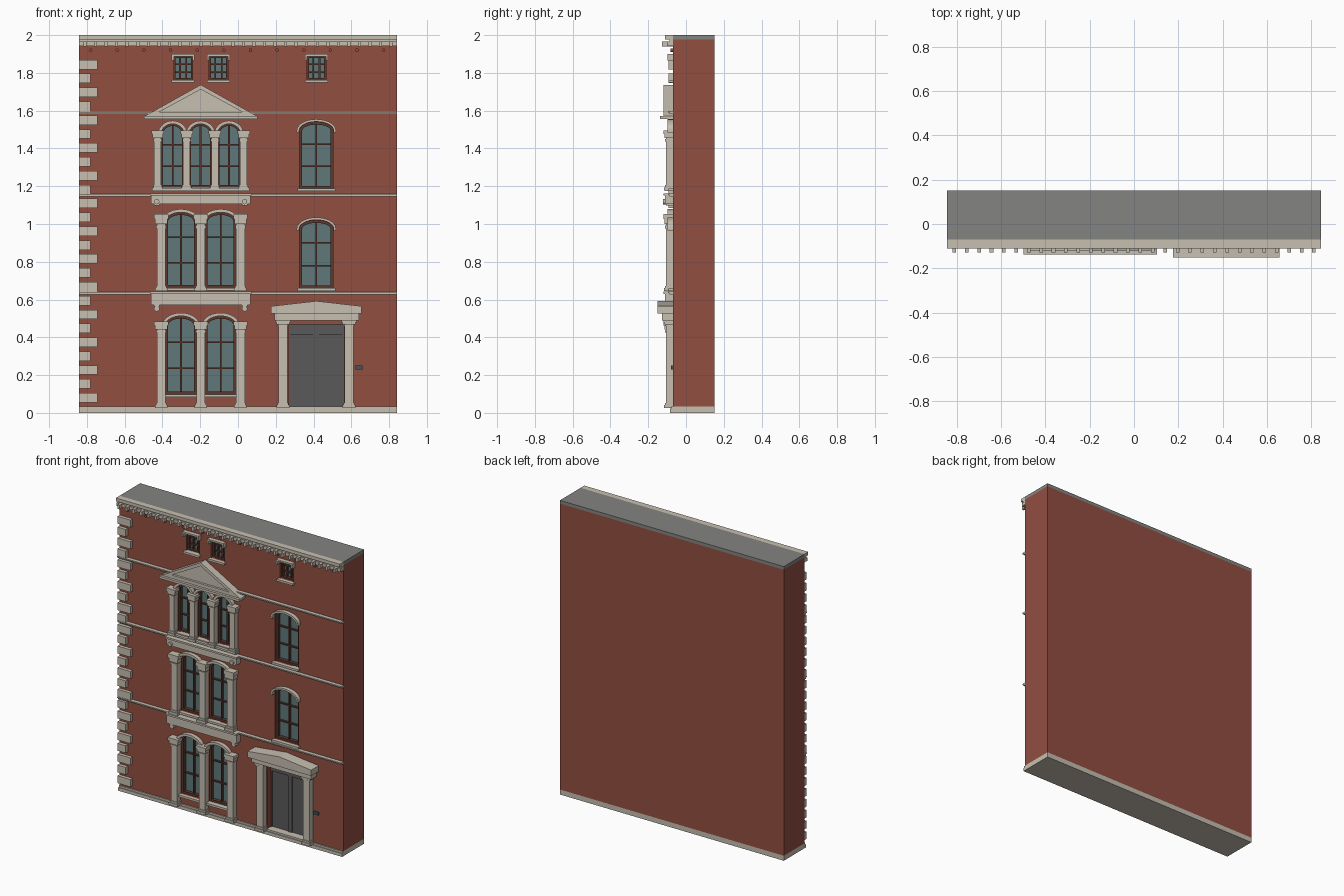
import bpy, bmesh, math

if "Cube" in bpy.data.objects:
    bpy.data.objects.remove(bpy.data.objects["Cube"], do_unlink=True)


def material(name, r, g, b):
    m = bpy.data.materials.new(name)
    m.use_nodes = True
    m.diffuse_color = (r, g, b, 1)
    m.node_tree.nodes["Principled BSDF"].inputs["Base Color"].default_value = (r, g, b, 1)
    return m


BRICK = material("red brick", 0.29, 0.077, 0.053)
STONE = material("pale stone", 0.57, 0.52, 0.44)
GLASS = material("window glass", 0.115, 0.19, 0.195)
WOOD = material("brown frame", 0.105, 0.04, 0.028)
DOOR = material("door grey", 0.10, 0.10, 0.10)
ROOF = material("roof grey", 0.23, 0.23, 0.22)
SIGN = material("sign blue", 0.05, 0.09, 0.13)
WALL = -0.07   # front plane of the wall
BACK = 0.152
HALF = 0.842


class Part:
    """Collects prisms drawn in the x-z plane into one object."""

    def __init__(self, name, mat):
        self.name, self.mat, self.bm = name, mat, bmesh.new()

    def prism(self, pts, y0, y1):
        a = [self.bm.verts.new((x, y0, z)) for x, z in pts]
        b = [self.bm.verts.new((x, y1, z)) for x, z in pts]
        self.bm.faces.new(a)
        self.bm.faces.new(b[::-1])
        for i in range(len(a)):
            j = (i + 1) % len(a)
            self.bm.faces.new((a[i], b[i], b[j], a[j]))

    def box(self, x0, x1, z0, z1, y0, y1=WALL):
        self.prism([(x0, z0), (x1, z0), (x1, z1), (x0, z1)], y0, y1)

    def block(self, cx, w, z0, z1, y0, y1=WALL):
        self.box(cx - w / 2, cx + w / 2, z0, z1, y0, y1)

    def disc(self, cx, cz, r, y0, y1=WALL):
        angles = [math.tau * i / 12 for i in range(12)]
        self.prism([(cx + r * math.cos(t), cz + r * math.sin(t)) for t in angles], y0, y1)

    def band(self, outer, inner, y0, y1=WALL, closed=False):
        rows = [[self.bm.verts.new((x, y, z)) for x, z in loop]
                for loop, y in ((outer, y0), (inner, y0), (inner, y1), (outer, y1))]
        n = len(outer)
        for i in range(n if closed else n - 1):
            j = (i + 1) % n
            for k in range(4):
                r, s = rows[k], rows[(k + 1) % 4]
                self.bm.faces.new((r[i], r[j], s[j], s[i]))
        if not closed:
            for i in (0, n - 1):
                self.bm.faces.new([r[i] for r in rows])

    def finish(self):
        bmesh.ops.recalc_face_normals(self.bm, faces=self.bm.faces[:])
        mesh = bpy.data.meshes.new(self.name)
        self.bm.to_mesh(mesh)
        self.bm.free()
        mesh.materials.append(self.mat)
        ob = bpy.data.objects.new(self.name, mesh)
        bpy.context.collection.objects.link(ob)
        return ob


def outline(cx, w, z0, spring, top, d=0.0, foot=0.0):
    """Arched (or square, if spring equals top) opening grown by d."""
    a = w / 2 + d
    if spring >= top:
        return [(cx - a, z0 - foot), (cx - a, top + d), (cx + a, top + d), (cx + a, z0 - foot)]
    arc = [math.pi * i / 14 for i in range(15)]
    return ([(cx - a, z0 - foot)]
            + [(cx - a * math.cos(t), spring + (top + d - spring) * math.sin(t)) for t in arc]
            + [(cx + a, z0 - foot)])


# Parts shared by every window
cutters = Part("opening_cutters", BRICK)
panes = Part("window_panes", GLASS)
frames = Part("window_frames", WOOD)
hoods = Part("window_hoods", STONE)
sills = Part("window_sills", STONE)


def window(cx, w, z0, spring, top, cols=2, edge=0.014, hood_z=None, gap=0.0, thick=0.017):
    shape = outline(cx, w, z0, spring, top)
    cutters.prism(shape, -0.2, -0.02)
    panes.prism(shape, -0.032, -0.018)
    frames.band(shape, outline(cx, w, z0, spring, top, -edge, -edge), -0.056, -0.03, True)
    for i in range(1, cols):
        frames.block(cx + w * (i / cols - 0.5), 0.009, z0 + 0.005, top - 0.005, -0.046, -0.03)
    for i in (1, 2):
        z = z0 + (top - z0) * i / 3
        frames.block(cx, w - 0.01, z - 0.004, z + 0.004, -0.045, -0.03)
    low = spring if hood_z is None else hood_z
    hoods.band(outline(cx, w, low, spring, top, gap + thick),
               outline(cx, w, low, spring, top, gap), -0.098)
    sills.block(cx, w + 0.022, z0 - 0.014, z0, -0.092, -0.04)


for cx in (-0.302, -0.092):
    window(cx, 0.165, 0.098, 0.462, 0.513)
    window(cx, 0.165, 0.662, 1.012, 1.062)
for cx in (-0.346, -0.198, -0.048):
    window(cx, 0.122, 1.195, 1.475, 1.53, edge=0.011)
for z0, top in ((0.66, 1.02), (1.188, 1.54)):
    window(0.415, 0.178, z0, top - 0.045, top, hood_z=top - 0.055, gap=0.002, thick=0.013)
for cx in (-0.29, -0.103, 0.415):
    window(cx, 0.1, 1.762, 1.888, 1.888, cols=3, edge=0.01, hood_z=1.865, thick=0.011)

# Brick body with cut openings
cutters.box(0.27, 0.56, 0.0, 0.468, -0.2, -0.015)
wall = Part("brick_wall", BRICK)
wall.box(-HALF, HALF, 0.034, 1.978, WALL, BACK)
wall = wall.finish()
cutter = cutters.finish()
cutter.hide_render = True
mod = wall.modifiers.new("openings", "BOOLEAN")
mod.operation = "DIFFERENCE"
mod.solver = "EXACT"
mod.object = cutter
bpy.context.view_layer.objects.active = wall
bpy.ops.object.modifier_apply(modifier=mod.name)
bpy.data.objects.remove(cutter, do_unlink=True)

# Roof and plinth
roof = Part("roof_slab", ROOF)
roof.box(-HALF, HALF, 1.978, 2.0, WALL, BACK)
roof.finish()
plinth = Part("plinth", STONE)
plinth.box(-HALF, HALF, 0, 0.034, WALL, BACK)
plinth.box(-HALF, HALF, 0, 0.022, -0.084)
plinth.box(-HALF, HALF, 0.022, 0.034, -0.078)
plinth.finish()

# Cornice with dentils and small wall studs
cornice = Part("cornice", STONE)
cornice.box(-HALF, HALF, 1.978, 2.0, -0.11)
cornice.box(-HALF, HALF, 1.965, 1.978, -0.088)
cornice.box(-HALF, HALF, 1.943, 1.965, -0.1)
for i in range(30):
    cornice.block(-0.81 + i * 0.0559, 0.016, 1.94, 1.967, -0.128)
cornice.finish()
studs = Part("wall_studs", BRICK)
for i in range(12):
    studs.disc(-0.78 + i * 0.141, 1.92, 0.009, -0.082)
studs.finish()

# String courses
courses = Part("string_courses", STONE)
for z in (0.634, 1.154, 1.591):
    courses.box(-HALF, HALF, z - 0.008, z + 0.004, -0.087)
    courses.box(-HALF, HALF, z, z + 0.008, -0.095)
courses.finish()

# Corner quoins, alternately long and short
quoins = Part("quoins", STONE)
for i in range(25):
    z = 0.08 + i * 0.0735
    quoins.box(-HALF, -0.78 if i % 2 else -0.744, z - 0.025, z + 0.025, -0.093)
quoins.finish()

# Columns with stepped bases and capitals
columns = Part("columns", STONE)


def column(cx, w, z0, z1, cap):
    columns.block(cx, w, z0, z1, -0.106)
    columns.block(cx, w + 0.02, z0, z0 + 0.016, -0.116)
    columns.block(cx, w + 0.01, z0 + 0.016, z0 + 0.028, -0.111)
    for k, (lo, hi) in enumerate(((0, 0.2), (0.3, 0.65), (0.65, 1))):
        columns.block(cx, w + 0.008 + 0.011 * k, z1 - cap * (1 - lo), z1 - cap * (1 - hi), -0.11 - 0.005 * k)


for cx in (-0.407, -0.197, 0.013):
    column(cx, 0.046, 0.025, 0.483, 0.058)
    column(cx, 0.046, 0.645, 1.052, 0.075)
for cx in (-0.425, -0.272, -0.123, 0.03):
    column(cx, 0.037, 1.178, 1.496, 0.058)
for cx in (0.238, 0.588):
    column(cx, 0.048, 0.025, 0.49, 0.03)
columns.finish()

# Ledges over the paired windows, with scroll brackets
ledges = Part("ledges", STONE)
for z0, z1 in ((0.572, 0.642), (1.105, 1.162)):
    ledges.box(-0.46, 0.067, z0, z1 - 0.012, -0.11)
    ledges.box(-0.465, 0.072, z1 - 0.012, z1, -0.12)
    for cx in (-0.43, 0.035):
        ledges.block(cx, 0.03, z0 - 0.008, z0, -0.105)
ledges.box(-0.455, 0.062, 1.176, 1.188, -0.11)
for cx in (-0.43, 0.035):
    ledges.disc(cx, 0.552, 0.015, -0.1)
    ledges.disc(cx, 1.118, 0.014, -0.122)
ledges.finish()

# Pediment: slab, recessed triangle and raking border
pediment = Part("pediment", STONE)
pediment.box(-0.497, 0.103, 1.556, 1.572, -0.137)
pediment.prism([(-0.49, 1.572), (0.096, 1.572), (-0.197, 1.735)], -0.105, WALL)
pediment.band([(-0.493, 1.572), (0.099, 1.572), (-0.197, 1.737)],
              [(-0.415, 1.594), (0.021, 1.594), (-0.197, 1.713)], -0.12, WALL, True)
pediment.finish()

# Door hood
hood = Part("door_hood", STONE)
hood.box(0.192, 0.64, 0.488, 0.535, -0.128)
hood.prism([(0.176, 0.525), (0.655, 0.525), (0.655, 0.565), (0.415, 0.592), (0.176, 0.565)], -0.15, WALL)
hood.finish()

# Double door: backing, frame and raised leaves
door = Part("front_door", DOOR)
door.box(0.268, 0.562, 0.034, 0.47, -0.025, -0.01)
door.box(0.27, 0.56, 0.415, 0.468, -0.034, -0.02)
for x0, x1 in ((0.27, 0.278), (0.398, 0.428), (0.552, 0.56)):
    door.box(x0, x1, 0.034, 0.42, -0.032, -0.02)
door.finish()

# House sign beside the door
sign = Part("wall_sign", SIGN)
sign.box(0.622, 0.658, 0.23, 0.25, -0.079)
sign.finish()

for part in (panes, frames, hoods, sills):
    part.finish()
